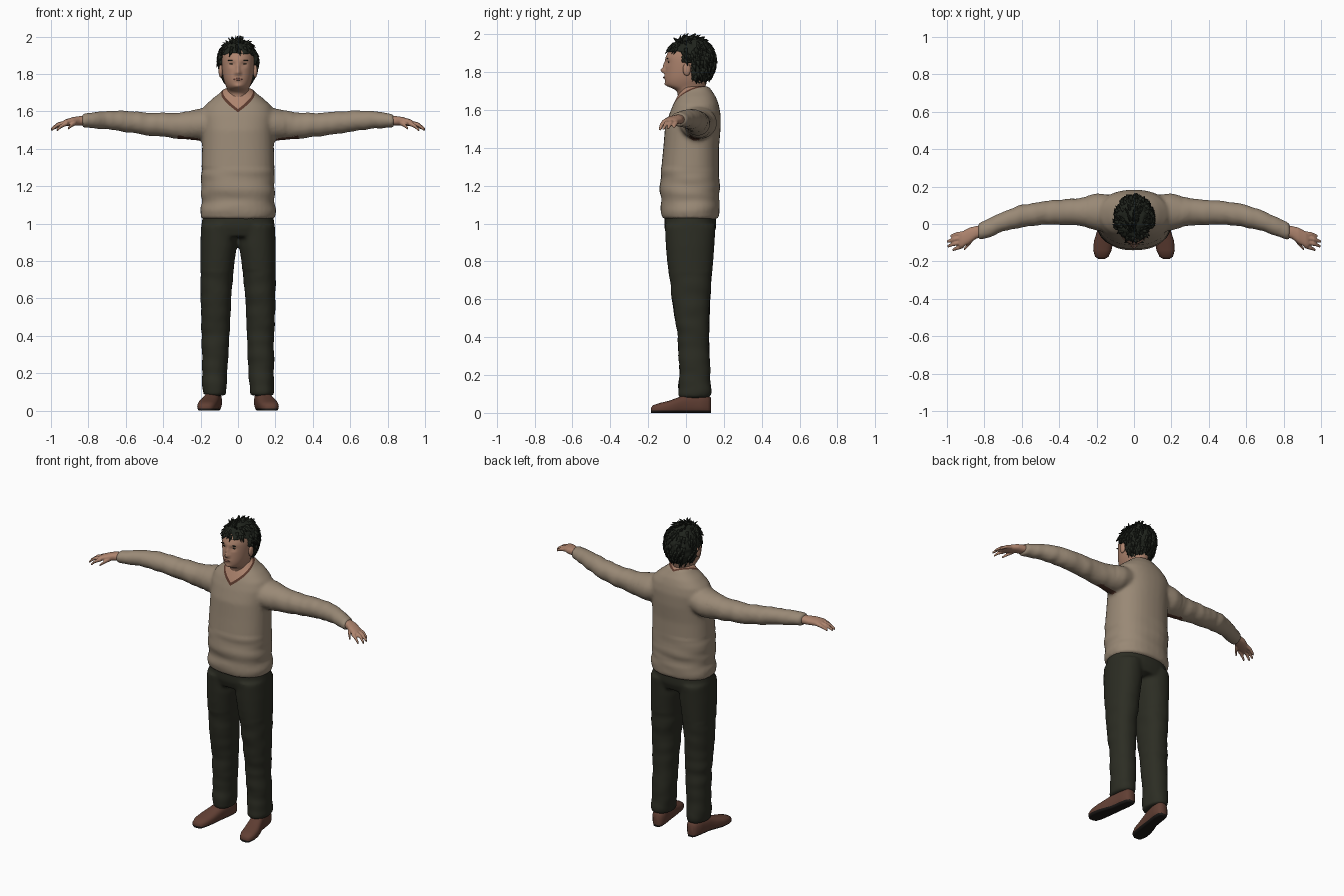
import bpy, bmesh, math, random
from mathutils import Vector, Matrix, noise

random.seed(4)
if "Cube" in bpy.data.objects:
    bpy.data.objects.remove(bpy.data.objects["Cube"], do_unlink=True)


def material(name, r, g, b):
    m = bpy.data.materials.new(name)
    m.use_nodes = True
    m.diffuse_color = (r, g, b, 1)
    bsdf = m.node_tree.nodes["Principled BSDF"]
    bsdf.inputs["Base Color"].default_value = (r, g, b, 1)
    bsdf.inputs["Roughness"].default_value = 0.8
    return m


WOOL = material("beige wool", .32, .25, .18)
TROUSER = material("dark olive cloth", .025, .026, .017)
SKIN = material("skin", .42, .23, .155)
HAIR = material("black hair", .014, .017, .012)
LEATHER = material("brown leather", .12, .05, .034)
SOLE = material("dark sole", .012, .01, .009)
TRIM = material("dark brown trim", .10, .04, .025)
LIP = material("lip", .3, .13, .095)


def loft(bm, rings, power=2.3, n=32):
    """Skin a closed tube over rings of (centre, half axis u, half axis v)."""
    loops = []
    for c, u, v in rings:
        loop = []
        for i in range(n):
            a = 2 * math.pi * i / n
            ca, sa = math.cos(a), math.sin(a)
            cu = math.copysign(abs(ca) ** (2 / power), ca)
            sv = math.copysign(abs(sa) ** (2 / power), sa)
            loop.append(bm.verts.new(Vector(c) + Vector(u) * cu + Vector(v) * sv))
        loops.append(loop)
    for a, b in zip(loops, loops[1:]):
        for i in range(n):
            j = (i + 1) % n
            bm.faces.new((a[i], a[j], b[j], b[i]))
    bm.faces.new(loops[0])
    bm.faces.new(loops[-1])
    bmesh.ops.recalc_face_normals(bm, faces=bm.faces)


def upright(z, x0, x1, y0, y1):
    return ((x0 + x1) / 2, (y0 + y1) / 2, z), ((x1 - x0) / 2, 0, 0), (0, (y1 - y0) / 2, 0)


def sideways(s, x, y, ry, z, rz):
    return (s * x, y, z), (0, ry, 0), (0, 0, rz)


def finish(name, bm, *mats):
    me = bpy.data.meshes.new(name)
    bm.to_mesh(me)
    bm.free()
    for m in mats:
        me.materials.append(m)
    me.polygons.foreach_set("use_smooth", [True] * len(me.polygons))
    ob = bpy.data.objects.new(name, me)
    bpy.context.collection.objects.link(ob)
    return ob


def bake(ob):
    """Apply the modifiers and return the result as a bmesh."""
    bpy.context.view_layer.update()
    me = bpy.data.meshes.new_from_object(ob.evaluated_get(bpy.context.evaluated_depsgraph_get()))
    bm = bmesh.new()
    bm.from_mesh(me)
    bpy.data.objects.remove(ob, do_unlink=True)
    bpy.data.meshes.remove(me)
    return bm


def fuse(bm, voxel=.011):
    ob = finish("fused", bm)
    mod = ob.modifiers.new("fuse", 'REMESH')
    mod.mode, mod.voxel_size = 'VOXEL', voxel
    mod = ob.modifiers.new("relax", 'SMOOTH')
    mod.factor, mod.iterations = .5, 6
    return bake(ob)


def blob(bm, c, r, sub=2):
    mat = Matrix.Translation(c) @ Matrix.Diagonal((*r, 1))
    return bmesh.ops.create_icosphere(bm, subdivisions=sub, radius=1, matrix=mat)["verts"]


# Sweater: torso and sleeves fused together
bm = bmesh.new()
loft(bm, [upright(z, -r, r, f, b) for z, r, f, b in (
    (1.025, .197, -.127, .172), (1.07, .203, -.138, .18), (1.12, .194, -.13, .174),
    (1.18, .197, -.139, .18), (1.3, .195, -.13, .174), (1.4, .192, -.12, .174),
    (1.5, .19, -.112, .183), (1.58, .195, -.088, .183), (1.63, .178, -.068, .173),
    (1.67, .135, -.048, .158), (1.7, .095, -.032, .138), (1.725, .072, -.022, .122))])
for s in (1, -1):
    loft(bm, [sideways(s, *r) for r in (
        (.12, .055, .1, 1.545, .085), (.2, .065, .1, 1.53, .086), (.3, .065, .072, 1.522, .073),
        (.4, .063, .067, 1.528, .065), (.5, .058, .062, 1.535, .062), (.6, .042, .061, 1.546, .057),
        (.7, .012, .054, 1.554, .05), (.8, -.03, .05, 1.553, .04), (.835, -.042, .046, 1.55, .037))], 2)
bm = fuse(bm)
bm.normal_update()
for v in bm.verts:
    x, y, z = v.co
    if abs(x) > .25:
        v.co += v.normal * .005 * noise.noise(Vector((x * 22, y * 7, z * 9)))
    elif z < 1.3:
        v.co += v.normal * .006 * noise.noise(Vector((x * 5, y * 5, z * 22)))
V_SLOPE, BACK_SLOPE, V_LOW = .6, .53, 1.615
for drop in (0, .014):
    for s in (1, -1):
        bmesh.ops.bisect_plane(bm, geom=bm.verts[:] + bm.edges[:] + bm.faces[:], dist=1e-5,
                               plane_co=(0, -.07, V_LOW - drop), plane_no=(-V_SLOPE * s, -BACK_SLOPE, 1))
bm.normal_update()
for f in bm.faces:
    x, y, z = f.calc_center_median()
    over = z - V_LOW - V_SLOPE * abs(x) - BACK_SLOPE * (y + .07)
    under_arm = .2 < abs(x) < .32 and .02 < y < .075 and f.normal.z < -.6
    f.material_index = 1 if over > 0 else 2 if over > -.014 or under_arm else 0
finish("sweater", bm, WOOL, SKIN, TRIM)

# Trousers: hips and legs fused together
bm = bmesh.new()
loft(bm, [upright(z, -r, r, f, b) for z, r, f, b in (
    (1.06, .187, -.112, .157), (.98, .197, -.115, .16), (.93, .19, -.1, .143))])
for s in (1, -1):
    loft(bm, [upright(z, s * i, s * o, f, b) for z, i, o, f, b in (
        (.99, .01, .197, -.112, .157), (.88, .006, .202, -.107, .15), (.8, .018, .202, -.1, .144),
        (.6, .038, .2, -.074, .128), (.4, .045, .195, -.044, .123), (.2, .058, .193, -.034, .128),
        (.115, .062, .192, -.042, .136), (.08, .065, .187, -.038, .13))], 2.2)
bm = fuse(bm)
bm.normal_update()
for v in bm.verts:
    if v.co.z < .75:
        v.co += v.normal * .006 * noise.noise(Vector((v.co.x * 6, v.co.y * 6, v.co.z * 16)))
finish("trousers", bm, TROUSER)

for s, side in ((1, "left"), (-1, "right")):
    # Shoe with a dark underside, and the ankle inside it
    bm = bmesh.new()
    loft(bm, [((s * x, y, h / 2 - .004), (r, 0, 0), (0, 0, h / 2 + .004)) for y, x, r, h in (
        (-.186, .173, .018, .026), (-.175, .172, .036, .04), (-.14, .169, .049, .052),
        (-.09, .162, .052, .064), (-.04, .15, .048, .082), (.0, .14, .043, .098),
        (.07, .13, .044, .104), (.115, .125, .038, .098), (.132, .125, .022, .08))], 2.6)
    for v in bm.verts:
        v.co.z = max(v.co.z, 0)
    bmesh.ops.bisect_plane(bm, geom=bm.verts[:] + bm.edges[:] + bm.faces[:],
                           plane_co=(0, 0, .012), plane_no=(0, 0, 1))
    for f in bm.faces:
        f.material_index = int(f.calc_center_median().z < .012)
    finish(side + "_shoe", bm, LEATHER, SOLE)
    bm = bmesh.new()
    loft(bm, [upright(z, s * .1, s * .17, -.02, .09) for z in (.05, .16)], 2)
    finish(side + "_ankle", bm, SKIN)

    # Hand: palm, four fingers and a thumb fused together
    bm = bmesh.new()
    loft(bm, [sideways(s, *r) for r in (
        (.8, -.034, .032, 1.552, .026), (.845, -.045, .034, 1.55, .025), (.88, -.062, .043, 1.547, .023),
        (.92, -.083, .042, 1.54, .018), (.935, -.09, .036, 1.536, .014))])
    for base, mid, tip in (
            ((.91, -.05, 1.54), (.95, -.055, 1.53), (.982, -.065, 1.51)),
            ((.92, -.073, 1.54), (.965, -.082, 1.53), (1.0, -.095, 1.505)),
            ((.92, -.096, 1.54), (.965, -.107, 1.528), (.998, -.12, 1.5)),
            ((.91, -.115, 1.538), (.945, -.128, 1.522), (.97, -.138, 1.498)),
            ((.865, -.085, 1.54), (.89, -.115, 1.525), (.91, -.137, 1.508))):
        loft(bm, [sideways(s, p[0], p[1], r, p[2], r)
                  for p, r in ((base, .013), (mid, .0115), (tip, .008))], 2, 12)
    finish(side + "_hand", fuse(bm, .004), SKIN)

    # Ear
    bm = bmesh.new()
    blob(bm, (s * .092, .004, 1.815), (.012, .021, .034), 3)
    finish(side + "_ear", bm, SKIN)

# Head and neck, with the face pushed into shape
bm = bmesh.new()
loft(bm, [upright(z, -r, r, f, b) for z, r, f, b in (
    (1.6, .062, -.045, .1), (1.66, .06, -.045, .1), (1.7, .06, -.042, .1), (1.716, .058, -.075, .1),
    (1.728, .062, -.108, .105), (1.76, .076, -.113, .115), (1.8, .084, -.111, .125),
    (1.85, .089, -.109, .13), (1.89, .089, -.107, .13), (1.93, .08, -.085, .12),
    (1.965, .05, -.045, .09))], 2.1, 24)
ob = finish("head_rough", bm)
ob.modifiers.new("refine", 'SUBSURF').levels = 2
bm = bake(ob)
for v in bm.verts:
    if v.co.y < -.04:
        x, z = abs(v.co.x), v.co.z
        for px, pz, sx, sz, dy in (
                (0, 1.808, .012, .012, -.026), (0, 1.835, .009, .02, -.013), (.013, 1.802, .007, .008, -.007),
                (.034, 1.853, .016, .01, .010), (0, 1.874, .05, .008, -.004),
                (0, 1.773, .02, .009, -.007), (0, 1.735, .02, .01, -.008)):
            v.co.y += dy * math.exp(-((x - px) / sx) ** 2 - ((z - pz) / sz) ** 2)
finish("head", bm, SKIN)


def on_face(x, z):
    hit, where, _, _ = bpy.data.objects["head"].ray_cast((x, -1, z), (0, 1, 0))
    return where.y if hit else -.1


# Eyes, eyebrows and mouth
bpy.context.view_layer.update()
for name, x, z, size, mat in (("eye", .034, 1.853, (.012, .003, .0035), HAIR),
                              ("eyebrow", .036, 1.872, (.019, .004, .0035), HAIR),
                              ("mouth", 0, 1.772, (.023, .004, .006), LIP)):
    bm = bmesh.new()
    for s in ((1, -1) if x else (1,)):
        blob(bm, (s * x, on_face(s * x, z), z), size, 3)
    finish(name, bm, mat)

# Hair: a wavy cap tucked in around the face, with loose tufts
bm = bmesh.new()
C = Vector((0, .025, 1.862))


def hair_point(d):
    return C + Vector((d.x * .106, d.y * .131, d.z * (.124 if d.z > 0 else .145)))


def covers(p):
    if p.z > 1.905:
        return True
    return p.y > (-.025 if p.z > 1.845 else .025)


for v in bmesh.ops.create_icosphere(bm, subdivisions=5, radius=1)["verts"]:
    d = v.co.normalized()
    p = hair_point(d)
    wave = 1 + .07 * noise.noise(p * 45) + .04 * noise.noise(p * 100)
    v.co = C + (p - C) * (wave if covers(p) else .7)
finish("hair", bm, HAIR)

bm = bmesh.new()
for i in range(260):
    d = Vector((random.gauss(0, 1), random.gauss(0, 1), random.gauss(.1, 1))).normalized()
    p = hair_point(d)
    if not covers(p) or p.z < 1.75:
        continue
    flow = Vector((d.x * .3, .25 if d.y > -.5 else -.1, -.8 if d.z < .8 else 0))
    flow = (flow - d * flow.dot(d) + d * .22).normalized()
    turn = flow.to_track_quat('Z', 'Y').to_matrix().to_4x4()
    bmesh.ops.create_cone(bm, segments=6, radius1=.011, radius2=.001, depth=.042, cap_ends=True,
                          matrix=Matrix.Translation(p + flow * .008) @ turn)
finish("hair_tufts", bm, HAIR)
